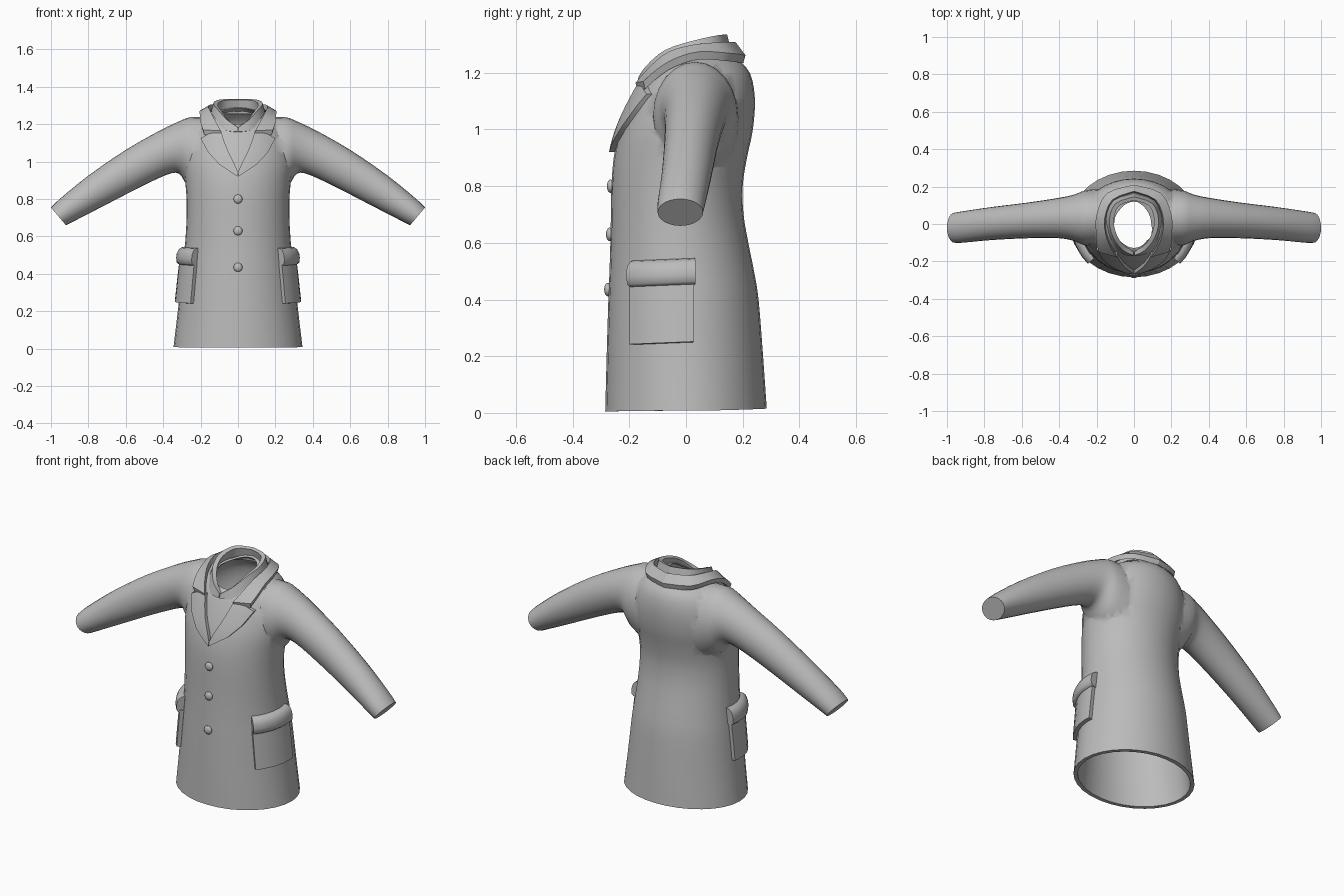
import bpy, bmesh, math
from mathutils import Vector
from mathutils.bvhtree import BVHTree

if "Cube" in bpy.data.objects:
    bpy.data.objects.remove(bpy.data.objects["Cube"])

grey = bpy.data.materials.new("cloth grey")
grey.diffuse_color = (0.5, 0.5, 0.5, 1)
grey.use_nodes = True
grey.node_tree.nodes["Principled BSDF"].inputs["Base Color"].default_value = grey.diffuse_color


def finish(name, bm, angle=40):
    """Turn a bmesh into a smooth-shaded object."""
    bmesh.ops.recalc_face_normals(bm, faces=bm.faces)
    me = bpy.data.meshes.new(name)
    bm.to_mesh(me)
    bm.free()
    me.materials.append(grey)
    ob = bpy.data.objects.new(name, me)
    bpy.context.collection.objects.link(ob)
    smooth(ob, angle)
    return ob


def smooth(ob, angle):
    bpy.ops.object.select_all(action='DESELECT')
    bpy.context.view_layer.objects.active = ob
    ob.select_set(True)
    bpy.ops.object.shade_smooth_by_angle(angle=math.radians(angle))


def spline(rows, n):
    """Catmull-Rom resampling of a list of tuples."""
    out = []
    for i in range(len(rows) - 1):
        a, b, c, d = (rows[max(i - 1, 0)], rows[i], rows[i + 1], rows[min(i + 2, len(rows) - 1)])
        for k in range(n):
            t = k / n
            out.append(tuple(0.5 * (2 * q + (r - p) * t + (2 * p - 5 * q + 4 * r - s) * t * t
                                    + (3 * q - p - 3 * r + s) * t ** 3)
                             for p, q, r, s in zip(a, b, c, d)))
    return out + [tuple(rows[-1])]


def loft(rings):
    """Closed tube through rings of points."""
    bm = bmesh.new()
    vs = [[bm.verts.new(p) for p in r] for r in rings]
    n = len(rings[0])
    for a, b in zip(vs, vs[1:]):
        for i in range(n):
            bm.faces.new((a[i], a[(i + 1) % n], b[(i + 1) % n], b[i]))
    bm.faces.new(vs[0])
    bm.faces.new(vs[-1])
    return bm


def shell(name, front, back, angle=40, mirror=True):
    """Closed slab between two matching point grids, mirrored in x."""
    bm = bmesh.new()
    for s in ((1, -1) if mirror else (1,)):
        f, b = ([[bm.verts.new((s * p[0], p[1], p[2])) for p in r] for r in g] for g in (front, back))
        R, C = len(f), len(f[0])
        for g in (f, b):
            for i in range(R - 1):
                for j in range(C - 1):
                    bm.faces.new((g[i][j], g[i][j + 1], g[i + 1][j + 1], g[i + 1][j]))
        rim = ([(0, j) for j in range(C)] + [(i, C - 1) for i in range(1, R)]
               + [(R - 1, j) for j in range(C - 2, -1, -1)] + [(i, 0) for i in range(R - 2, 0, -1)])
        for (i, j), (k, l) in zip(rim, rim[1:] + rim[:1]):
            bm.faces.new((f[i][j], f[k][l], b[k][l], b[i][j]))
    return finish(name, bm, angle)


# Coat body: z at front, side and back, half width, front y, back y
BODY = [(.005, .008, .015, .345, -.285, .285), (.2, .2, .2, .322, -.28, .272),
        (.4, .4, .4, .301, -.274, .256), (.5, .5, .5, .289, -.27, .24),
        (.6, .6, .6, .28, -.267, .22), (.7, .7, .7, .275, -.265, .203),
        (.8, .8, .8, .275, -.263, .2), (.9, .9, .9, .283, -.255, .215),
        (.99, 1, 1, .295, -.235, .236), (1.07, 1.11, 1.11, .28, -.205, .243),
        (1.13, 1.2, 1.2, .235, -.178, .225), (1.165, 1.25, 1.255, .16, -.16, .175),
        (1.18, 1.265, 1.29, .115, -.15, .135)]


def body_ring(row, inset=0, n=32):
    zf, zs, zb, w, yf, yb = row
    w, yf, yb = w - inset, yf + inset, yb - inset
    mid = (yf + yb) / 2
    pts = []
    for i in range(n):
        c, s = math.cos(2 * math.pi * i / n), math.sin(2 * math.pi * i / n)
        end = zb if s > 0 else zf
        pts.append((w * c, mid + (yb - yf) / 2 * s, zs + (end - zs) * s * s))
    return pts


rows = spline(BODY, 3)
bm = loft([body_ring(r) for r in rows])
bmesh.ops.recalc_face_normals(bm, faces=bm.faces)
surface = BVHTree.FromBMesh(bm)
coat = finish("coat_body", bm)

# Hollow inside, open at hem and neck
hem, neck = BODY[0], rows[-1]
inner = [(-.05,) * 3 + hem[3:]] + rows + [tuple(z + .12 for z in neck[:3]) + neck[3:]]
cutter = finish("lining_cutter", loft([body_ring(r, .022) for r in inner]))

# Sleeves: top x z, bottom x z, front y, back y
SLEEVE = [(.12, 1.235, .2, .82, -.12, .19), (.25, 1.238, .27, .87, -.115, .18),
          (.32, 1.213, .315, .935, -.092, .158), (.42, 1.165, .38, .93, -.076, .14),
          (.6, 1.063, .53, .86, -.076, .115), (.8, .925, .73, .757, -.086, .09),
          (.95, .803, .88, .68, -.1, .068), (1.0, .755, .92, .66, -.1, .06)]


def sleeve_ring(row, side, n=24):
    xt, zt, xb, zb, yf, yb = row
    pts = []
    for i in range(n):
        c, s = math.cos(2 * math.pi * i / n), math.sin(2 * math.pi * i / n)
        pts.append((side * ((xt + xb) / 2 + (xt - xb) / 2 * c),
                    (yf + yb) / 2 + (yb - yf) / 2 * s, (zt + zb) / 2 + (zt - zb) / 2 * c))
    return pts


sleeves = [finish("sleeve_tool", loft([sleeve_ring(r, s) for r in spline(SLEEVE, 3)])) for s in (1, -1)]
bpy.context.view_layer.objects.active = coat
for tool, op in [(sleeves[0], 'UNION'), (sleeves[1], 'UNION'), (cutter, 'DIFFERENCE')]:
    mod = coat.modifiers.new("join", 'BOOLEAN')
    mod.object, mod.operation, mod.solver = tool, op, 'EXACT'
    bpy.ops.object.modifier_apply(modifier=mod.name)
    bpy.data.objects.remove(tool)
smooth(coat, 50)


def lerp(a, b, t):
    return tuple(p + (q - p) * t for p, q in zip(a, b))


def shifted(grid, d):
    return [[tuple(p + q for p, q in zip(v, d)) for v in r] for r in grid]


def front_y(x, z):
    hit = surface.ray_cast(Vector((x, -2, z)), Vector((0, 1, 0)))[0]
    return hit.y if hit else -.13


# Lapels: inner and outer edge in x z, laid on the chest
LAPEL = [((.001, .945), (.002, .92)), ((.02, .99), (.1, .985)), ((.05, 1.05), (.16, 1.05)),
         ((.076, 1.115), (.2, 1.125)), ((.09, 1.16), (.15, 1.152))]
grid = []
for i, (a, b) in enumerate(LAPEL):
    grid.append([(x, front_y(x, z) - .02, z) for x, z in (lerp(a, b, j / 6) for j in range(7))])
    if i < len(LAPEL) - 1:
        a, b = lerp(a, LAPEL[i + 1][0], .5), lerp(b, LAPEL[i + 1][1], .5)
        grid.append([(x, front_y(x, z) - .02, z) for x, z in (lerp(a, b, j / 6) for j in range(7))])
shell("lapels", grid, shifted(grid, (0, .026, 0)))

# Turned-down collar: neck edge to outer edge, from notch to back centre
NECK = [(.092, -.178, 1.165), (.125, -.125, 1.225), (.15, -.06, 1.275), (.157, .03, 1.3),
        (.115, .13, 1.308), (0, .175, 1.308)]
EDGE = [(.187, -.15, 1.17), (.2, -.105, 1.21), (.204, -.04, 1.25), (.2, .05, 1.275),
        (.145, .165, 1.268), (0, .21, 1.262)]
grid = [[lerp(a, b, t) for t in (0, .5, 1)] for a, b in zip(spline(NECK, 3), spline(EDGE, 3))]
shell("collar", grid, [[(x * .96, y * .96, z - .028) for x, y, z in r] for r in grid])

# Standing neckband inside the collar
TOP = [(.002, -.168, 1.185), (.06, -.14, 1.225), (.11, -.075, 1.28), (.132, .02, 1.312),
       (.098, .11, 1.332), (0, .145, 1.335)]
BASE = [(.002, -.172, 1.16), (.07, -.155, 1.17), (.13, -.075, 1.225), (.15, .03, 1.25),
        (.11, .125, 1.26), (0, .165, 1.26)]
grid = [[lerp(a, b, t) for t in (0, .5, 1)] for a, b in zip(spline(TOP, 3), spline(BASE, 3))]
shell("neckband", grid, [[(x * .82, y * .86 + .002, z - .006) for x, y, z in r] for r in grid])


# Hip pockets and their rounded flaps, wrapped on the coat side
def on_side(y, z, off):
    hit, nor = surface.ray_cast(Vector((2, y, z)), Vector((-1, 0, 0)))[:2]
    return tuple(hit + nor * off)


def pocket(name, y0, y1, profile, angle):
    ys = [y0 + (y1 - y0) * j / 8 for j in range(9)]
    front = [[on_side(y, z + .04 * (y + .08), o) for y in ys] for z, o in profile]
    back = [[on_side(y, z + .04 * (y + .08), -.006) for y in ys] for z, o in profile]
    shell(name, front, back, angle)


pocket("pockets", -.185, .025, [(.245, .022), (.3, .022), (.38, .022), (.46, .022)], 40)
pocket("pocket_flaps", -.183, .03, [(.447, .024), (.455, .036), (.48, .041), (.505, .04),
                                    (.525, .032), (.537, .018), (.541, .004)], 60)

# Front buttons
for z in (.8, .63, .435):
    bm = bmesh.new()
    bmesh.ops.create_uvsphere(bm, u_segments=16, v_segments=8, radius=.024)
    for v in bm.verts:
        v.co = (v.co.x, v.co.y * .55 + front_y(0, z) - .003, v.co.z + z)
    finish("button", bm, 60)
